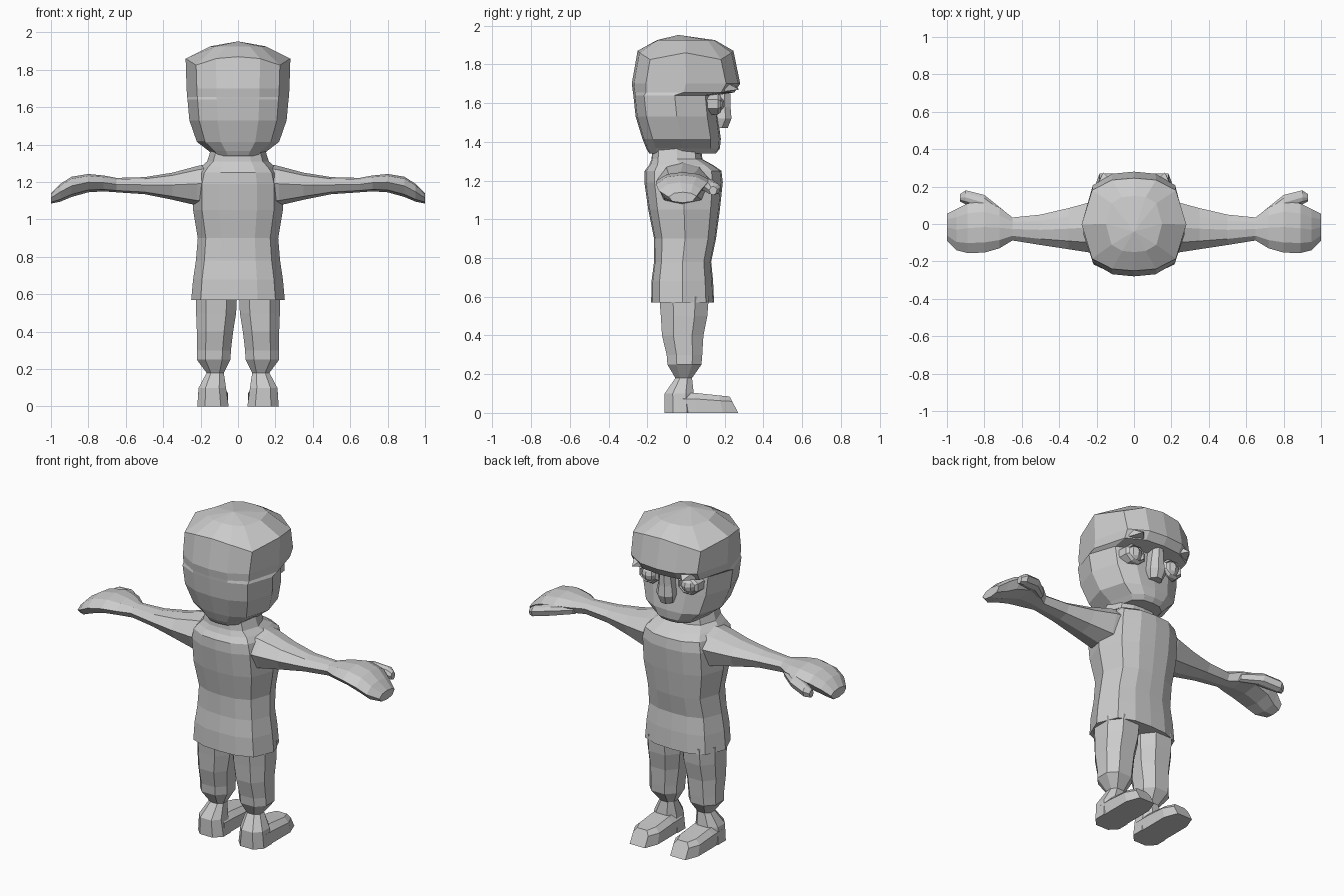
import bpy, bmesh, math

grey = bpy.data.materials.new("light grey")
grey.diffuse_color = (0.6, 0.6, 0.6, 1)


def finish(name, bm):
    bmesh.ops.recalc_face_normals(bm, faces=bm.faces)
    me = bpy.data.meshes.new(name)
    bm.to_mesh(me)
    bm.free()
    me.materials.append(grey)
    ob = bpy.data.objects.new(name, me)
    bpy.context.collection.objects.link(ob)
    return ob


def loft(name, rings, tip=None):
    """Skin a list of equal rings; close with flat caps or a tip point."""
    bm = bmesh.new()
    rows = [[bm.verts.new(p) for p in r] for r in rings]
    n = len(rows[0])
    for a, b in zip(rows, rows[1:]):
        for i in range(n):
            j = (i + 1) % n
            bm.faces.new((a[i], a[j], b[j], b[i]))
    bm.faces.new(rows[0])
    if tip:
        t = bm.verts.new(tip)
        for i in range(n):
            bm.faces.new((rows[-1][i], rows[-1][(i + 1) % n], t))
    else:
        bm.faces.new(rows[-1])
    return finish(name, bm)


def mirror(ob):
    m = ob.modifiers.new("mirror", 'MIRROR')
    m.use_axis[0] = True
    return ob


# twelve-sided outline: side point, corner, quarter, centre, repeated round
QUART = [(1, 0), (.8, .74), (.42, .96), (0, 1)]
OUT = QUART + [(-x, y) for x, y in QUART[2::-1]]
OUT += [(-x, -y) for x, y in OUT[1:6]]


def ring(z, w, yb, yf, dz=(0, 0, 0, 0)):
    mid, h = (yb + yf) / 2, (yf - yb) / 2
    level = {1: 0, .8: 1, .42: 2, 0: 3}
    return [(w * x, mid + h * y, z + dz[level[abs(x)]]) for x, y in OUT]


def oct_ring(cx, cy, rx, ry, z):
    return [(cx + rx * x, cy + ry * y, z) for x, y in
            ((1, .45), (.5, 1), (-.5, 1), (-1, .45),
             (-1, -.45), (-.5, -1), (.5, -1), (1, -.45))]


# shirt and neck
loft("shirt", [ring(*r) for r in (
    (.57, .25, -.18, .145), (.68, .24, -.178, .14), (.78, .225, -.165, .13),
    (.90, .215, -.165, .155), (1.05, .24, -.195, .175), (1.19, .24, -.215, .19),
    (1.25, .225, -.213, .183), (1.28, .20, -.19, .14), (1.31, .165, -.178, .085),
    (1.42, .13, -.17, .07))])

# head with overhanging brow, set-back face and jaw
head = [ring(*r) for r in (
    (1.34, .13, -.19, .155), (1.365, .155, -.205, .175), (1.415, .22, -.225, .18),
    (1.53, .26, -.26, .165), (1.64, .27, -.272, .155), (1.655, .272, -.274, .25),
    (1.70, .275, -.28, .28))]
head += [ring(1.86, .28, -.25, .245, (0, -.035, 0, .01)),
         ring(1.925, .15, -.15, .15)]
loft("head", head, (0, -.04, 1.952))

# nose, wider and further forward near its tip
loft("nose", [[(-w, .12, z), (w, .12, z), (w * 1.1, y - .03, z),
               (w * .45, y, z), (-w * .45, y, z), (-w * 1.1, y - .03, z)]
              for z, w, y in ((1.47, .035, .215), (1.52, .05, .235),
                              (1.58, .04, .23), (1.65, .03, .23))])

# eyes, faceted balls in raised lids
bm = bmesh.new()
bmesh.ops.create_uvsphere(bm, u_segments=8, v_segments=6, radius=.045)
bmesh.ops.translate(bm, verts=bm.verts, vec=(.13, .155, 1.595))
mirror(finish("eye", bm))

bm = bmesh.new()
lid = []
for i in range(8):
    a = math.tau * (i + .5) / 8
    lid.append([bm.verts.new((.13 + r * 1.2 * math.cos(a), y, 1.595 + r * math.sin(a)))
                for r, y in ((.062, .10), (.058, .165), (.046, .18), (.04, .12))])
for i in range(8):
    a, b = lid[i], lid[(i + 1) % 8]
    for k in range(4):
        bm.faces.new((a[k], b[k], b[(k + 1) % 4], a[(k + 1) % 4]))
mirror(finish("eyelid", bm))

# pointed brow corners
mirror(loft("brow_corner", [[(.12, .23, 1.66), (.205, .20, 1.66),
                             (.20, .20, 1.71), (.12, .23, 1.71)]],
            (.165, .275, 1.67)))


# arms and hands: rings run outward along x
def arm_ring(x, yb, yf, zb, zt):
    my, hy, mz, hz = (yb + yf) / 2, (yf - yb) / 2, (zb + zt) / 2, (zt - zb) / 2
    return [(x, my + hy * u, mz + hz * v) for u, v in
            ((1, .25), (.6, .8), (0, 1), (-.6, .8),
             (-1, .1), (-.7, -.75), (0, -1), (.7, -.75))]


mirror(loft("arm", [arm_ring(*r) for r in (
    (.12, -.16, .13, 1.06, 1.305), (.22, -.155, .12, 1.075, 1.285),
    (.35, -.135, .085, 1.105, 1.25), (.50, -.112, .05, 1.135, 1.226),
    (.65, -.088, .035, 1.145, 1.222), (.72, -.13, .09, 1.15, 1.235),
    (.80, -.153, .12, 1.145, 1.243), (.89, -.155, .11, 1.12, 1.228),
    (.95, -.14, .08, 1.095, 1.19), (1.0, -.09, .055, 1.085, 1.14))]))

mirror(loft("thumb", [arm_ring(*r) for r in (
    (.70, .02, .075, 1.155, 1.205), (.80, .07, .155, 1.145, 1.21),
    (.90, .105, .18, 1.125, 1.19), (.93, .12, .16, 1.125, 1.17))]))

# legs down to the ankles
mirror(loft("leg", [oct_ring(*r) for r in (
    (.115, -.01, .11, .128, .60), (.117, -.01, .107, .12, .50),
    (.123, -.017, .097, .107, .40), (.128, -.008, .09, .092, .30),
    (.13, -.008, .09, .088, .25), (.122, -.012, .046, .043, .18))]))

# shoes: ankle and heel, then toe box
mirror(loft("heel", [oct_ring(*r) for r in (
    (.122, -.012, .046, .043, .18), (.137, -.035, .073, .075, .10),
    (.134, -.03, .084, .08, 0))]))

mirror(loft("toe", [[(.134 - w, y + s, 0), (.134 + w, y + s, 0),
                     (.134 + w, y + s * .3, z * .7), (.134 + w * .65, y, z),
                     (.134 - w * .65, y, z), (.134 - w, y + s * .3, z * .7)]
                    for y, s, w, z in ((-.05, 0, .078, .105), (.05, 0, .08, .103),
                                       (.17, .02, .08, .09), (.225, .045, .05, .085))]))
